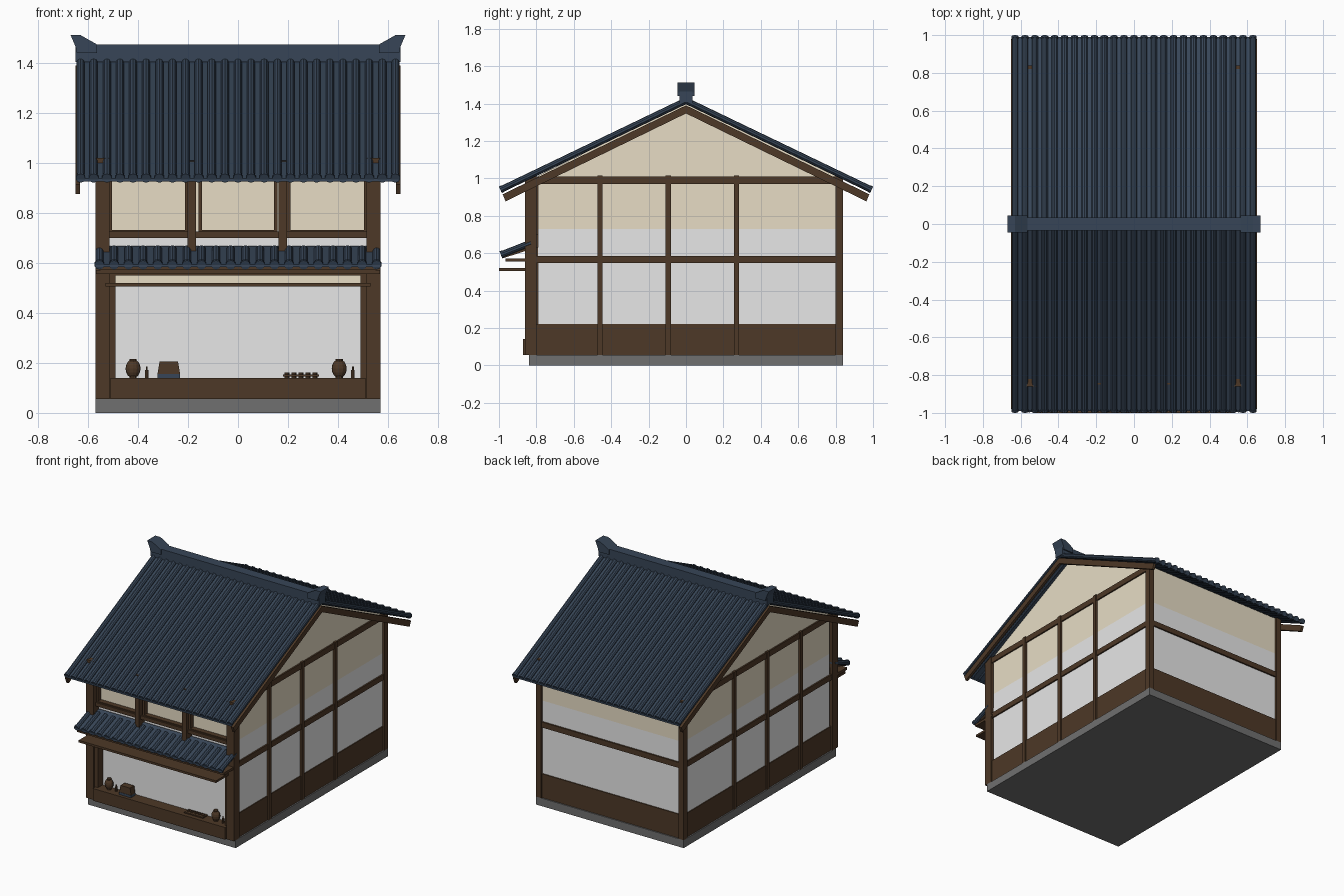
import bpy, bmesh, math
from mathutils import Vector

if "Cube" in bpy.data.objects:
    bpy.data.objects.remove(bpy.data.objects["Cube"], do_unlink=True)


def material(name, rgb):
    m = bpy.data.materials.new(name)
    m.use_nodes = True
    m.diffuse_color = (*rgb, 1)
    m.node_tree.nodes["Principled BSDF"].inputs["Base Color"].default_value = (*rgb, 1)
    return m


WOOD = material("dark wood", (0.075, 0.04, 0.02))
TILE = material("slate blue tile", (0.038, 0.06, 0.095))
WHITE = material("white plaster", (0.8, 0.8, 0.8))
CREAM = material("cream plaster", (0.8, 0.72, 0.56))
STONE = material("grey stone", (0.16, 0.16, 0.16))


def finish(name, bm, *mats):
    bmesh.ops.recalc_face_normals(bm, faces=bm.faces)
    me = bpy.data.meshes.new(name)
    bm.to_mesh(me)
    bm.free()
    for m in mats:
        me.materials.append(m)
    ob = bpy.data.objects.new(name, me)
    bpy.context.collection.objects.link(ob)
    return ob


def prism_bm(points, lo, hi, axis="x"):
    """Extrude a (horizontal, z) outline along x or y."""
    bm = bmesh.new()
    place = (lambda h, z: (lo, h, z)) if axis == "x" else (lambda h, z: (h, lo, z))
    face = bm.faces.new([bm.verts.new(place(h, z)) for h, z in points])
    geo = bmesh.ops.extrude_face_region(bm, geom=[face])["geom"]
    move = Vector((hi - lo, 0, 0)) if axis == "x" else Vector((0, hi - lo, 0))
    bmesh.ops.translate(bm, vec=move, verts=[v for v in geo if isinstance(v, bmesh.types.BMVert)])
    return bm


def prism(name, points, lo, hi, mat, axis="x"):
    return finish(name, prism_bm(points, lo, hi, axis), mat)


def box(name, x, y, z, mat):
    return prism(name, [(y[0], z[0]), (y[1], z[0]), (y[1], z[1]), (y[0], z[1])], x[0], x[1], mat)


def add_rod(bm, a, b, r, sides=10):
    a, b = Vector(a), Vector(b)
    d = b - a
    rot = d.to_track_quat("Z", "Y").to_matrix().to_4x4()
    rot.translation = (a + b) / 2
    bmesh.ops.create_cone(bm, cap_ends=True, segments=sides, radius1=r, radius2=r,
                          depth=d.length, matrix=rot)


def tile_rows(name, half, count, top, eave, r):
    """Parallel round tiles running down a slope, with a disc at each eave end."""
    bm = bmesh.new()
    t, e = Vector((0, *top)), Vector((0, *eave))
    d = (e - t).normalized()
    for i in range(count):
        off = Vector((-half + 2 * half * i / (count - 1), 0, 0))
        add_rod(bm, t + off, e + off, r)
        add_rod(bm, e + off - d * 0.014, e + off, r * 1.15)
    return finish(name, bm, TILE)


# Foundation
box("foundation", (-0.57, 0.57), (-0.84, 0.84), (0, 0.055), STONE)

# Plaster body with gables: white below, cream above
bm = prism_bm([(-0.79, 0.05), (0.825, 0.05), (0.825, 1.0), (0, 1.4), (-0.79, 1.015)], -0.555, 0.555)
bmesh.ops.bisect_plane(bm, geom=bm.verts[:] + bm.edges[:] + bm.faces[:],
                       plane_co=(0, 0, 0.73), plane_no=(0, 0, 1))
for f in bm.faces:
    f.material_index = int(f.calc_center_median().z > 0.73)
finish("plaster_body", bm, WHITE, CREAM)

# Corner posts, gable posts and side rails
for s, side in ((1, "left"), (-1, "right")):
    def sx(a, b):
        return tuple(sorted((s * a, s * b)))
    box(side + "_front_post", sx(0.515, 0.57), (-0.86, -0.8), (0.055, 1.02), WOOD)
    box(side + "_back_post", sx(0.53, 0.57), (0.8, 0.84), (0.055, 1.02), WOOD)
    for i, y in enumerate((-0.46, -0.095, 0.27)):
        box(f"{side}_gable_post_{i + 1}", sx(0.54, 0.57), (y - 0.014, y + 0.014), (0.055, 1.015), WOOD)
    box(side + "_mid_rail", sx(0.54, 0.565), (-0.81, 0.81), (0.547, 0.585), WOOD)
    box(side + "_top_rail", sx(0.54, 0.565), (-0.81, 0.81), (0.97, 1.01), WOOD)
    box(side + "_lower_boards", sx(0.54, 0.561), (-0.81, 0.81), (0.055, 0.222), WOOD)
    # Barge boards under the roof edge
    prism(side + "_barge_board",
          [(-0.98, 0.915), (0, 1.39), (0.98, 0.915), (0.965, 0.877), (0, 1.347), (-0.965, 0.877)],
          *sx(0.632, 0.65), WOOD)
    # Flared ridge ends
    prism(side + "_ridge_end",
          [(s * 0.565, 1.44), (s * 0.565, 1.475), (s * 0.63, 1.512), (s * 0.67, 1.512), (s * 0.648, 1.46),
           (s * 0.645, 1.44)], -0.045, 0.045, TILE, "y")
    # Inner jambs of the shop opening
    box(side + "_jamb", sx(0.49, 0.52), (-0.845, -0.78), (0.055, 0.56), WOOD)

# Back wall timbers
box("back_mid_rail", (-0.54, 0.54), (0.81, 0.836), (0.547, 0.585), WOOD)
box("back_lower_boards", (-0.54, 0.54), (0.81, 0.832), (0.055, 0.222), WOOD)

# Main roof
prism("roof_slab", [(-0.99, 0.938), (0, 1.415), (0.99, 0.938), (0.99, 0.926), (0, 1.4), (-0.99, 0.926)],
      -0.643, 0.643, TILE)
for s, side in ((-1, "front"), (1, "back")):
    tile_rows(side + "_roof_tiles", 0.63, 25, (s * 0.005, 1.413), (s * 0.992, 0.939), 0.017)
box("ridge", (-0.65, 0.65), (-0.035, 0.035), (1.405, 1.475), TILE)

# Upper front: sill, head, posts and three window frames
box("window_sill", (-0.52, 0.52), (-0.835, -0.78), (0.7, 0.725), WOOD)
box("window_head", (-0.52, 0.52), (-0.835, -0.78), (0.965, 1.005), WOOD)
for i, x in enumerate((-0.185, 0.18)):
    box(f"window_post_{i + 1}", (x - 0.017, x + 0.017), (-0.85, -0.78), (0.58, 1.01), WOOD)
for i, (a, b) in enumerate(((-0.517, -0.2), (-0.158, 0.158), (0.197, 0.517))):
    for x in (a, b - 0.013):
        box(f"window_{i + 1}_stile", (x, x + 0.013), (-0.825, -0.78), (0.7, 0.99), WOOD)
    box(f"window_{i + 1}_rail", (a, b), (-0.825, -0.78), (0.72, 0.732), WOOD)

# Awning over the shop opening
prism("awning_slab", [(-0.8, 0.668), (-0.99, 0.594), (-0.99, 0.584), (-0.8, 0.658)], -0.568, 0.568, TILE)
tile_rows("awning_tiles", 0.555, 20, (-0.83, 0.655), (-0.99, 0.592), 0.017)
prism("awning_soffit", [(-0.82, 0.645), (-0.98, 0.583), (-0.98, 0.572), (-0.82, 0.625)], -0.55, 0.55, WOOD)
box("awning_beam", (-0.568, 0.568), (-0.965, -0.79), (0.555, 0.572), WOOD)
box("lintel", (-0.55, 0.55), (-0.85, -0.78), (0.55, 0.63), WOOD)
box("hanging_shelf", (-0.53, 0.53), (-1.0, -0.85), (0.505, 0.52), WOOD)
box("transom_panel", (-0.49, 0.49), (-0.796, -0.788), (0.515, 0.55), CREAM)

# Shop counter
box("counter", (-0.51, 0.51), (-0.872, -0.78), (0.055, 0.14), WOOD)

# Goods on the counter: ribbed lanterns, bottles, a box and a tray
for i, x in enumerate((-0.42, 0.405)):
    bm = bmesh.new()
    bmesh.ops.create_uvsphere(bm, u_segments=12, v_segments=8, radius=1)
    bmesh.ops.scale(bm, vec=(0.03, 0.025, 0.038), verts=bm.verts)
    bmesh.ops.translate(bm, vec=(x, -0.822, 0.177), verts=bm.verts)
    add_rod(bm, (x, -0.822, 0.14), (x, -0.822, 0.216), 0.015)
    finish(f"lantern_{i + 1}", bm, WOOD)
    bm = bmesh.new()
    add_rod(bm, (x + 0.055, -0.822, 0.14), (x + 0.055, -0.822, 0.172), 0.008, 6)
    add_rod(bm, (x + 0.055, -0.822, 0.17), (x + 0.055, -0.822, 0.186), 0.004, 6)
    finish(f"bottle_{i + 1}", bm, WOOD)

box("goods_box_base", (-0.322, -0.232), (-0.85, -0.8), (0.14, 0.156), TILE)
prism("goods_box", [(-0.322, 0.156), (-0.232, 0.156), (-0.24, 0.205), (-0.314, 0.205)],
      -0.848, -0.802, WOOD, "y")
box("tray", (0.18, 0.325), (-0.85, -0.8), (0.145, 0.153), WOOD)
bm = bmesh.new()
for i in range(5):
    x = 0.196 + i * 0.028
    add_rod(bm, (x, -0.825, 0.14), (x, -0.825, 0.161), 0.01, 8)
finish("tray_cups", bm, WOOD)
